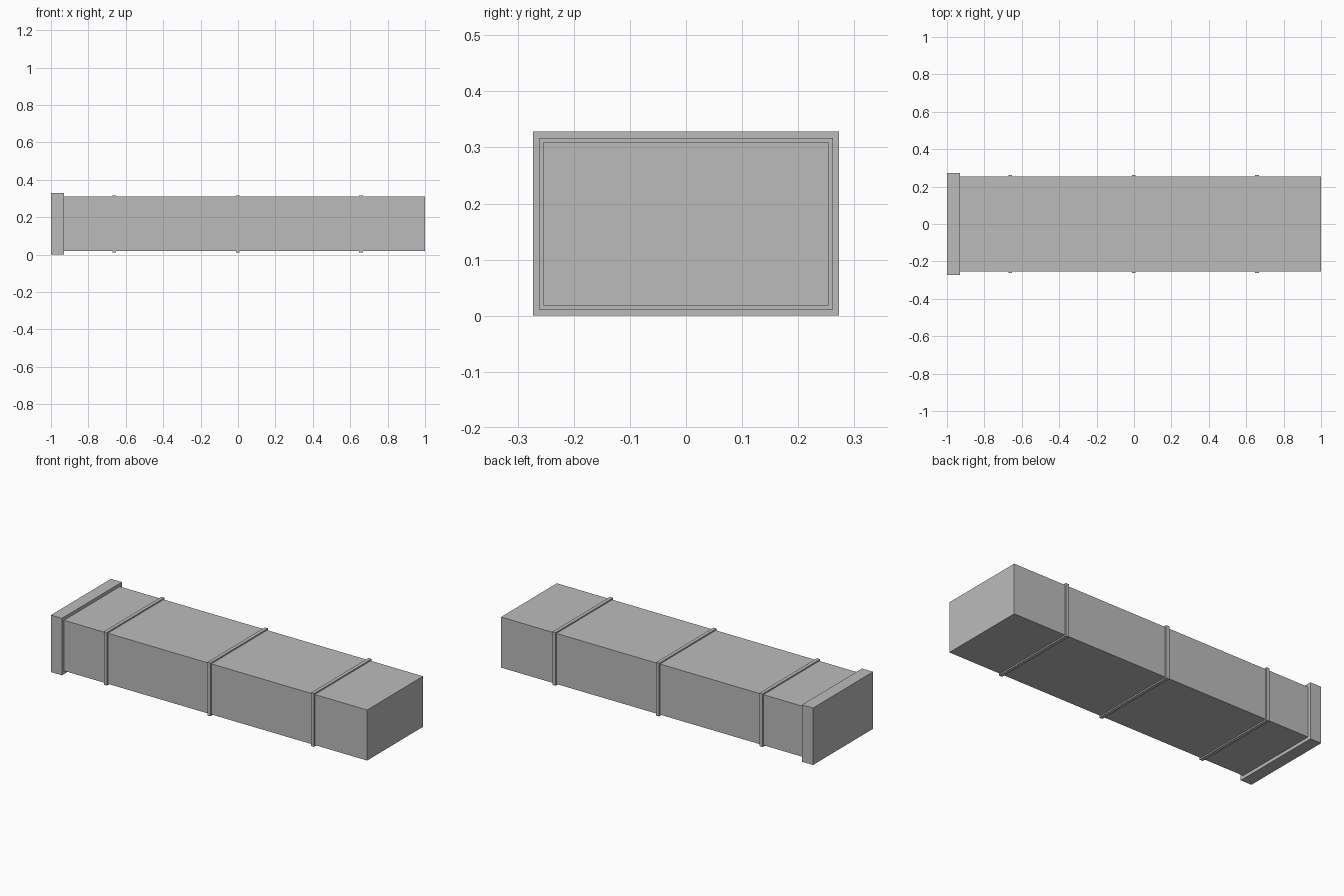
import bpy
import bmesh
from mathutils import Matrix, Vector

cube = bpy.data.objects.get("Cube")
if cube:
    bpy.data.objects.remove(cube, do_unlink=True)

# Single flat grey
grey = bpy.data.materials.new("sheet_grey")
grey.use_nodes = True
colour = (0.5, 0.5, 0.5, 1.0)
grey.diffuse_color = colour
grey.node_tree.nodes["Principled BSDF"].inputs["Base Color"].default_value = colour

MID_Z = 0.164


def block(name, x_min, x_max, half_y, half_z):
    """Box along x, centred on the duct axis."""
    bm = bmesh.new()
    size = Vector((x_max - x_min, half_y * 2, half_z * 2))
    bmesh.ops.create_cube(bm, size=1, matrix=Matrix.Diagonal(size).to_4x4())
    mesh = bpy.data.meshes.new(name)
    bm.to_mesh(mesh)
    bm.free()
    mesh.materials.append(grey)
    obj = bpy.data.objects.new(name, mesh)
    obj.location = ((x_min + x_max) / 2, 0, MID_Z)
    bpy.context.collection.objects.link(obj)
    return obj


# Long rectangular body
block("duct_body", -0.93, 1.0, 0.254, 0.1455)

# End collar
block("end_flange", -1.0, -0.93, 0.273, MID_Z)

# Thin reinforcing bands around the body
for label, x in (("right", -0.661), ("middle", -0.002), ("left", 0.657)):
    block(label + "_band", x - 0.01, x + 0.01, 0.262, 0.153)
